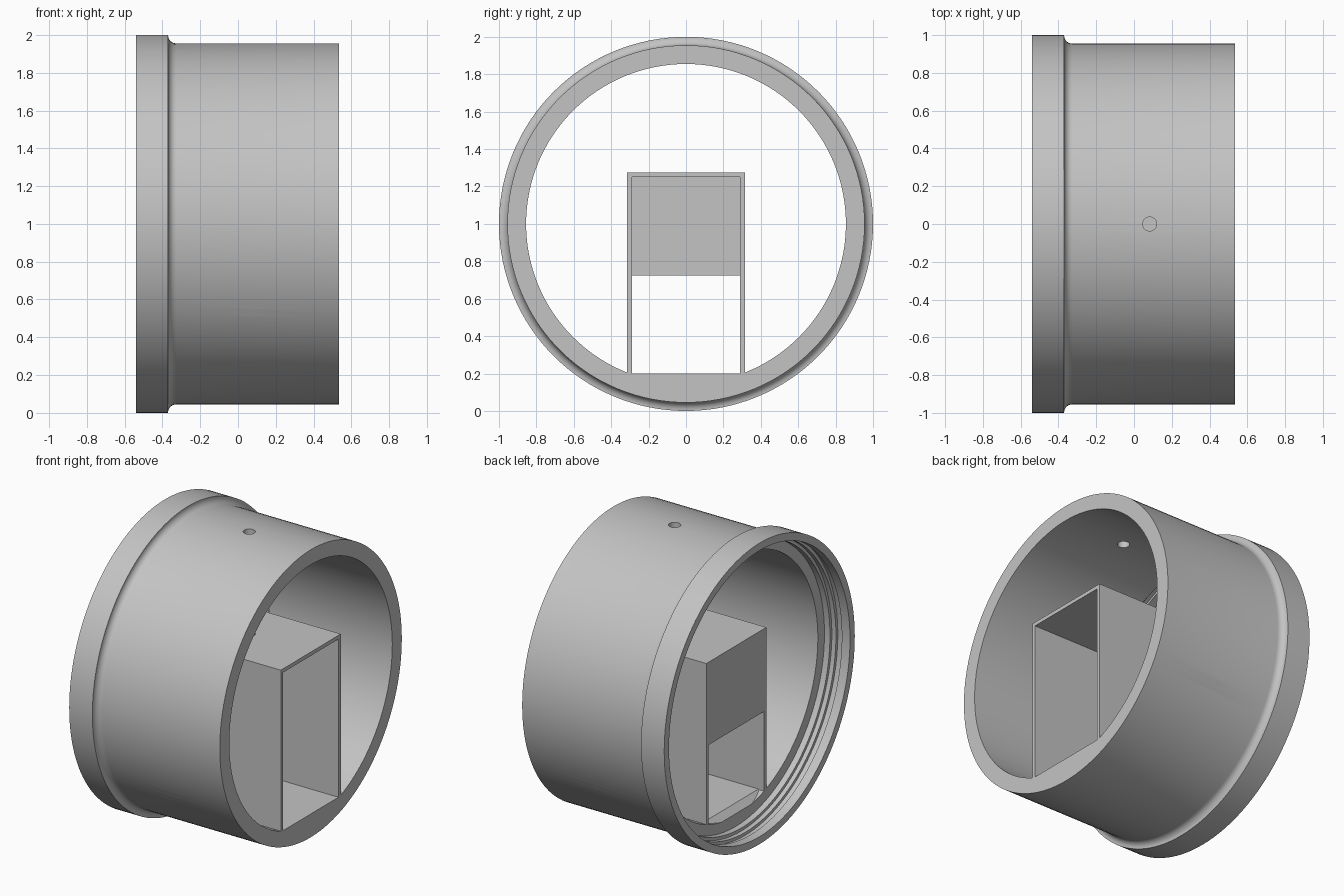
import bpy, bmesh, math
from mathutils import Matrix, Vector

cube = bpy.data.objects.get("Cube")
if cube:
    bpy.data.objects.remove(cube, do_unlink=True)

grey = bpy.data.materials.new("light grey plastic")
grey.use_nodes = True
grey.diffuse_color = (0.55, 0.55, 0.55, 1)
grey.node_tree.nodes["Principled BSDF"].inputs["Base Color"].default_value = grey.diffuse_color

AXIS = Vector((0, 0, 1))          # the ring runs along x through this point
X0, SHOULDER, X1 = -0.54, -0.37, 0.535
HALF, WALL, TOP, FLOOR = 0.315, 0.025, 1.275, 0.2


def finish(name, bm):
    bmesh.ops.recalc_face_normals(bm, faces=bm.faces)
    mesh = bpy.data.meshes.new(name)
    bm.to_mesh(mesh)
    bm.free()
    mesh.materials.append(grey)
    ob = bpy.data.objects.new(name, mesh)
    bpy.context.collection.objects.link(ob)
    return ob


def revolve(name, profile, steps=128):
    """Turn a closed (x, radius) outline around the ring axis."""
    bm = bmesh.new()
    rings = []
    for i in range(steps):
        a = 2 * math.pi * i / steps
        rings.append([bm.verts.new((x, r * math.sin(a), 1 + r * math.cos(a))) for x, r in profile])
    n = len(profile)
    for i, ring in enumerate(rings):
        after = rings[(i + 1) % steps]
        for j in range(n):
            k = (j + 1) % n
            bm.faces.new((ring[j], ring[k], after[k], after[j]))
    return finish(name, bm)


def prism(name, outline, depth, place):
    """Extrude a 2D outline by depth; place maps (u, v, w) to space."""
    bm = bmesh.new()
    ends = [[bm.verts.new(place(u, v, w)) for u, v in outline] for w in depth]
    bm.faces.new(ends[0])
    bm.faces.new(ends[1])
    for j in range(len(outline)):
        k = (j + 1) % len(outline)
        bm.faces.new((ends[0][j], ends[0][k], ends[1][k], ends[1][j]))
    return finish(name, bm)


def combine(target, other, operation):
    mod = target.modifiers.new(operation, 'BOOLEAN')
    mod.operation, mod.solver, mod.object = operation, 'EXACT', other
    bpy.context.view_layer.objects.active = target
    bpy.ops.object.modifier_apply(modifier=mod.name)
    bpy.data.objects.remove(other, do_unlink=True)


# Ring: flange, concave fillet, plain body, stepped and grooved socket
fillet = [(-0.327 - 0.043 * math.cos(a), 0.998 - 0.043 * math.sin(a))
          for a in (math.pi / 2 * i / 6 for i in range(7))]
profile = [(X0, 1.0), (SHOULDER, 1.0)] + fillet + [
    (X1, 0.955), (X1, 0.855), (SHOULDER, 0.855), (SHOULDER, 0.925),
    (-0.41, 0.925), (-0.41, 0.945), (-0.44, 0.945), (-0.44, 0.965),
    (-0.48, 0.965), (-0.48, 0.95), (X0, 0.95)]
ring = revolve("flanged_ring", profile)

# Housing: two side walls and a roof in one arch, open toward the far end
inner, roof, foot = HALF - WALL, TOP - WALL, 0.15
arch = [(-HALF, foot), (-HALF, TOP), (HALF, TOP), (HALF, foot),
        (inner, foot), (inner, roof), (-inner, roof), (-inner, foot)]
housing = prism("housing", arch, (SHOULDER, X1), lambda u, v, w: (w, u, v))

# Half-height plate closing the flange end of the housing
plate = [(-0.3, 0.725), (-0.3, 1.26), (0.3, 1.26), (0.3, 0.725)]
end_plate = prism("end_plate", plate, (SHOULDER, SHOULDER + WALL), lambda u, v, w: (w, u, v))

# Floor slab with a sloped leading edge
slab = [(SHOULDER, 0.12), (SHOULDER, 0.16), (-0.33, FLOOR), (X1, FLOOR), (X1, 0.12)]
floor = prism("floor", slab, (-0.3, 0.3), lambda u, v, w: (u, w, v))

for part in (end_plate, floor):
    combine(housing, part, 'UNION')
combine(ring, housing, 'UNION')

# Three radial screw holes through ring and housing
for i in range(3):
    bm = bmesh.new()
    bmesh.ops.create_cone(bm, cap_ends=True, segments=32, radius1=0.037, radius2=0.037,
                          depth=1.0, matrix=Matrix.Translation((0.083, 0, 0.6)))
    bm.transform(Matrix.Translation(AXIS) @ Matrix.Rotation(2 * math.pi * i / 3, 4, 'X'))
    combine(ring, finish("screw_hole_cutter", bm), 'DIFFERENCE')

# Smooth the curved walls, keep the edges crisp
bpy.ops.object.select_all(action='DESELECT')
ring.select_set(True)
bpy.context.view_layer.objects.active = ring
bpy.ops.object.shade_smooth_by_angle(angle=math.radians(25))
